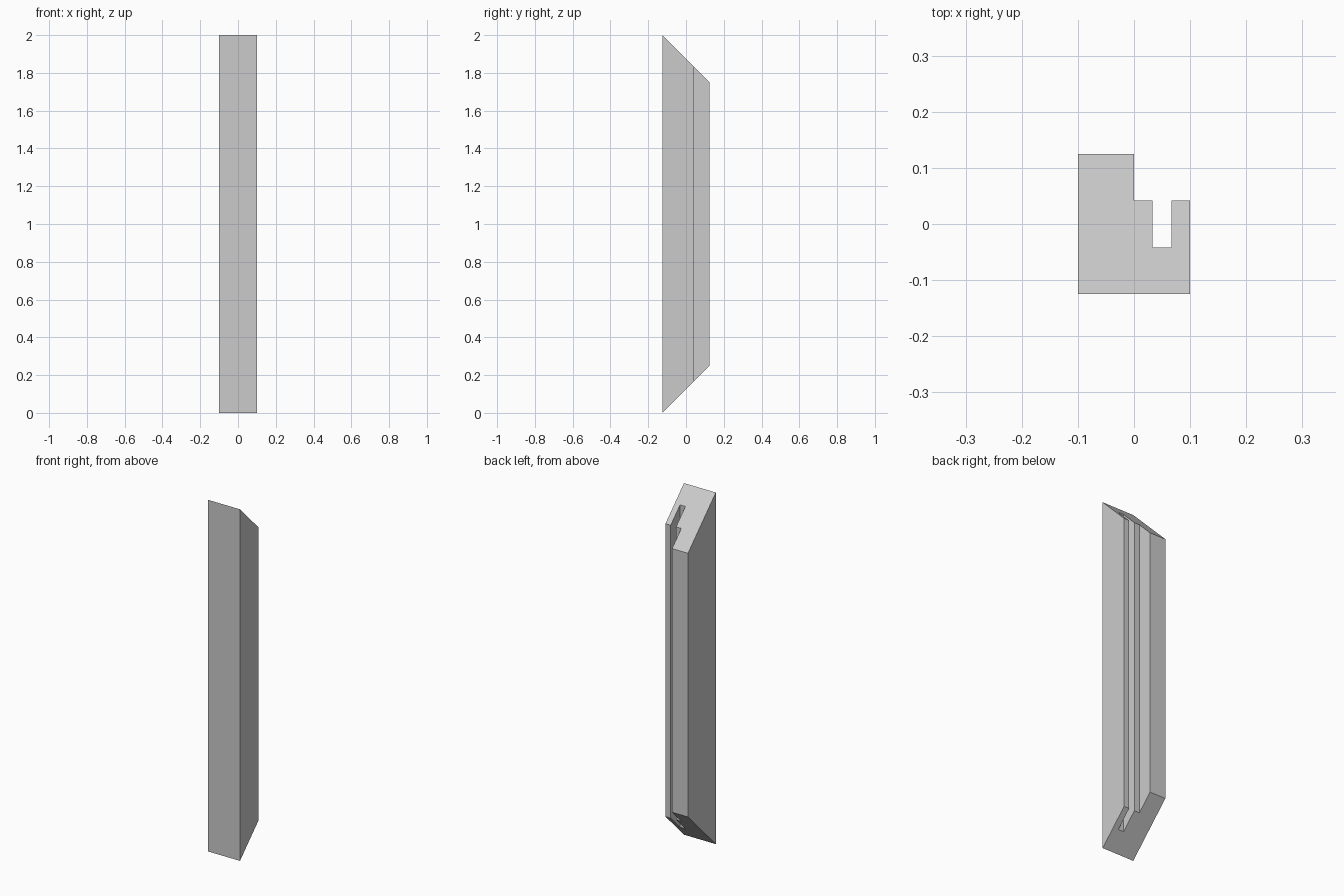
import bpy
import bmesh

cube = bpy.data.objects.get("Cube")
if cube:
    bpy.data.objects.remove(cube, do_unlink=True)

grey = bpy.data.materials.new("light_grey")
grey.use_nodes = True
colour = (0.6, 0.6, 0.6, 1)
grey.diffuse_color = colour
grey.node_tree.nodes["Principled BSDF"].inputs["Base Color"].default_value = colour

# Cross-section of the frame bar: rebate step and a narrow groove at the back
HALF_DEPTH = 0.125
LENGTH = 2.0
profile = [(-0.1, -HALF_DEPTH), (0.1, -HALF_DEPTH), (0.1, 0.042), (0.067, 0.042),
           (0.067, -0.042), (0.033, -0.042), (0.033, 0.042), (0, 0.042),
           (0, HALF_DEPTH), (-0.1, HALF_DEPTH)]

# Both ends are mitred at 45 degrees, longest along the front
bm = bmesh.new()
bottom = [bm.verts.new((x, y, y + HALF_DEPTH)) for x, y in profile]
top = [bm.verts.new((x, y, LENGTH - y - HALF_DEPTH)) for x, y in profile]
bm.faces.new(bottom[::-1])
bm.faces.new(top)
for i in range(len(profile)):
    j = (i + 1) % len(profile)
    bm.faces.new((bottom[i], bottom[j], top[j], top[i]))
bmesh.ops.recalc_face_normals(bm, faces=bm.faces)

mesh = bpy.data.meshes.new("mitred_frame_bar")
bm.to_mesh(mesh)
bm.free()
mesh.materials.append(grey)
bar = bpy.data.objects.new("mitred_frame_bar", mesh)
bpy.context.collection.objects.link(bar)
